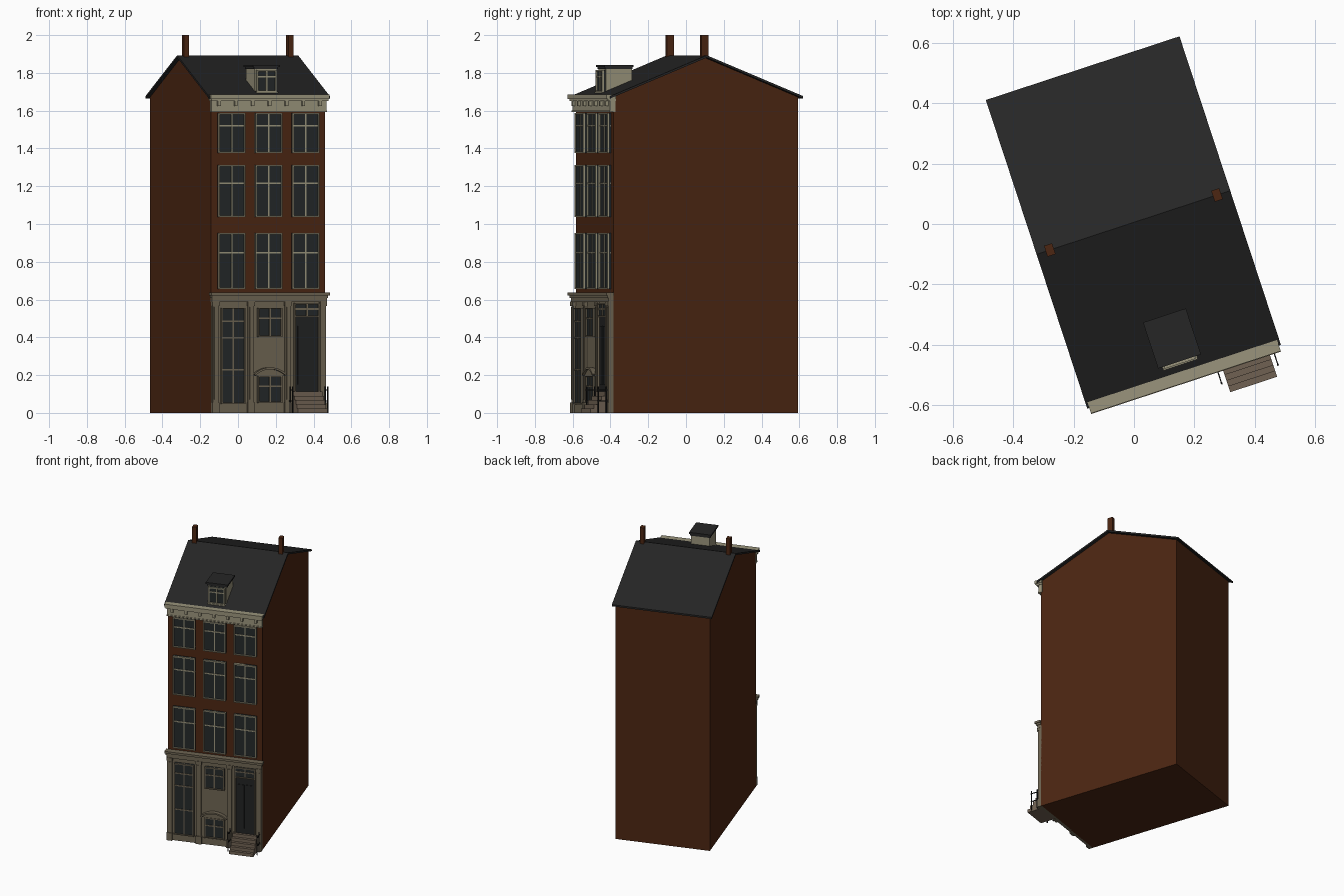
import bpy, bmesh, math
from mathutils import Matrix

cube = bpy.data.objects.get("Cube")
if cube:
    bpy.data.objects.remove(cube, do_unlink=True)

# The house is laid out square to its own axes, then turned on the plot
PLACE = Matrix.Translation((-0.002, 0.005, 0)) @ Matrix.Rotation(math.radians(18.2), 4, 'Z')
WALL = -0.515      # plane of the front wall
HALF = 0.318       # half the house width
BAY = 0.206        # spacing of the three window bays


def material(name, r, g, b):
    m = bpy.data.materials.new(name)
    m.use_nodes = True
    m.diffuse_color = (r, g, b, 1)
    m.node_tree.nodes["Principled BSDF"].inputs["Base Color"].default_value = (r, g, b, 1)
    return m


BRICK = material("brick", 0.072, 0.019, 0.006)
SLATE = material("dark slate", 0.019, 0.019, 0.019)
CREAM = material("cream paint", 0.32, 0.295, 0.2)
STONE = material("grey stone", 0.155, 0.128, 0.085)
STEP = material("step stone", 0.16, 0.12, 0.085)
GLASS = material("dark glass", 0.017, 0.021, 0.022)
DOOR = material("door paint", 0.015, 0.016, 0.016)
IRON = material("black iron", 0.008, 0.008, 0.008)


def finish(name, bm, mat):
    bmesh.ops.recalc_face_normals(bm, faces=bm.faces)
    mesh = bpy.data.meshes.new(name)
    bm.to_mesh(mesh)
    bm.free()
    mesh.materials.append(mat)
    ob = bpy.data.objects.new(name, mesh)
    ob.matrix_world = PLACE
    bpy.context.collection.objects.link(ob)
    return ob


def boxes(name, mat, items):
    """One object from boxes given as (x0, x1, y0, y1, z0, z1)."""
    bm = bmesh.new()
    for x0, x1, y0, y1, z0, z1 in items:
        m = Matrix.Translation(((x0 + x1) / 2, (y0 + y1) / 2, (z0 + z1) / 2))
        m = m @ Matrix.Diagonal((x1 - x0, y1 - y0, z1 - z0, 1))
        bmesh.ops.create_cube(bm, size=1, matrix=m)
    return finish(name, bm, mat)


def prism(name, mat, points, move):
    """Extrude a closed 3D outline along a vector."""
    bm = bmesh.new()
    face = bm.faces.new([bm.verts.new(p) for p in points])
    new = bmesh.ops.extrude_face_region(bm, geom=[face])["geom"]
    bmesh.ops.translate(bm, vec=move, verts=[v for v in new if isinstance(v, bmesh.types.BMVert)])
    return finish(name, bm, mat)


def window(name, x, w, z0, z1, rails, back, mat=CREAM, frame=0.007):
    """Glazed box with outer frame, one mullion and horizontal rails."""
    a, b = x - w / 2, x + w / 2
    boxes(name + "_glass", GLASS, [(a, b, back - 0.012, back, z0, z1)])
    y = back - 0.020
    parts = [(a, a + frame, y, back, z0, z1), (b - frame, b, y, back, z0, z1),
             (a, b, y, back, z0, z0 + frame), (a, b, y, back, z1 - frame, z1)]
    boxes(name + "_frame", mat, parts)
    y = back - 0.016
    bars = [(x - 0.004, x + 0.004, y, back, z0, z1)]
    bars += [(a, b, y, back, r - 0.004, r + 0.004) for r in rails]
    boxes(name + "_bars", mat, bars)


# Brick body with gables
body = [(-HALF, y, z) for y, z in
        [(WALL, 0), (-WALL, 0), (-WALL, 1.672), (0, 1.879), (WALL, 1.672)]]
prism("brick_body", BRICK, body, (2 * HALF, 0, 0))

# Thin pitched roof and chimneys on the ridge
roof = [(-0.337, y, z) for y, z in
        [(-0.537, 1.677), (0, 1.893), (0.537, 1.677), (0.537, 1.665), (0, 1.881), (-0.537, 1.665)]]
prism("roof", SLATE, roof, (0.674, 0, 0))
boxes("chimneys", BRICK, [(s * 0.291 - 0.014, s * 0.291 + 0.014, -0.019, 0.019, 1.85, 2.0)
                          for s in (-1, 1)])

# Top cornice with brackets
boxes("cornice_frieze", CREAM, [(-HALF - 0.003, HALF + 0.003, -0.533, -0.505, 1.593, 1.67)])
boxes("cornice_gutter", CREAM, [(-0.33, 0.33, -0.556, -0.503, 1.662, 1.685),
                                (-0.325, 0.325, -0.548, -0.503, 1.65, 1.662),
                                (-0.322, 0.322, -0.537, -0.51, 1.593, 1.602)])
boxes("cornice_brackets", CREAM, [(i * 0.094 - 0.008, i * 0.094 + 0.008, -0.549, -0.53, 1.626, 1.652)
                                  for i in range(-3, 4)])

# Upper floor windows
floors = [("first", 0.656, 0.952, 0.847), ("second", 1.037, 1.312, 1.217), ("third", 1.376, 1.587, 1.52)]
for floor, z0, z1, rail in floors:
    for side, i in (("left", 1), ("middle", 0), ("right", -1)):
        window(f"{floor}_floor_window_{side}", i * BAY, 0.15, z0, z1, [rail], WALL)

# Dormer
boxes("dormer_body", CREAM, [(-0.06, 0.063, -0.472, -0.328, 1.69, 1.824)])
boxes("dormer_roof", SLATE, [(-0.073, 0.076, -0.484, -0.324, 1.832, 1.843),
                             (-0.066, 0.069, -0.478, -0.326, 1.82, 1.832)])
window("dormer_window", 0.0015, 0.11, 1.7, 1.815, [1.78], -0.472)
boxes("dormer_sill", CREAM, [(-0.058, 0.061, -0.496, -0.47, 1.694, 1.702)])

# Stone ground floor front: panel, pilasters, entablature
PANEL = WALL - 0.012
boxes("shopfront_panel", STONE, [(-HALF, HALF, PANEL, WALL + 0.005, 0, 0.6)])
pilasters = []
for x in (-0.3, -0.103, 0.103, 0.3):
    pilasters += [(x - 0.016, x + 0.016, -0.540, PANEL, 0, 0.59),
                  (x - 0.008, x + 0.008, -0.544, PANEL, 0.07, 0.56),
                  (x - 0.019, x + 0.019, -0.546, PANEL, 0, 0.055),
                  (x - 0.019, x + 0.019, -0.546, PANEL, 0.567, 0.59)]
boxes("pilasters", STONE, pilasters)
boxes("entablature", STONE, [(-0.32, 0.32, -0.542, WALL, 0.586, 0.612),
                             (-0.324, 0.324, -0.549, WALL, 0.608, 0.622),
                             (-0.33, 0.33, -0.558, WALL, 0.622, 0.637)])
boxes("plinth", STONE, [(-0.284, 0.119, PANEL - 0.006, PANEL, 0, 0.045)])

# Ground floor windows
window("tall_window", -0.202, 0.134, 0.048, 0.556, [0.485, 0.397, 0.228], PANEL, STONE)
window("middle_window", 0.003, 0.134, 0.402, 0.556, [0.5], PANEL, STONE)
window("basement_window", 0.003, 0.134, 0.053, 0.196, [0.14], PANEL, STONE)

# Arched hood over the basement window
half, rise, spring = 0.09, 0.035, 0.206
radius = (half ** 2 + rise ** 2) / (2 * rise)
sweep = math.asin(half / radius)


def arc(r):
    return [(0.001 + r * math.sin(sweep * k / 6), -0.557, spring + rise - radius + r * math.cos(sweep * k / 6))
            for k in range(-6, 7)]


prism("basement_hood", STONE, arc(radius) + arc(radius - 0.01)[::-1], (0, 0.035, 0))
fill = [(0.001 + half, -0.543, 0.196), (0.001 - half, -0.543, 0.196)]
prism("basement_hood_fill", STONE, arc(radius - 0.004)[::1] and
      [(x, -0.543, z) for x, y, z in arc(radius - 0.004)] + fill, (0, 0.02, 0))

# Front door with fanlight
DX = 0.209
window("fanlight", DX, 0.14, 0.508, 0.582, [0.55], PANEL, STONE)
boxes("front_door", DOOR, [(DX - 0.063, DX + 0.063, PANEL - 0.008, PANEL, 0.11, 0.508),
                           (DX - 0.05, DX - 0.006, PANEL - 0.012, PANEL, 0.15, 0.46),
                           (DX + 0.006, DX + 0.05, PANEL - 0.012, PANEL, 0.15, 0.46)])
boxes("door_frame", STONE, [(DX + s * 0.0665 - 0.0035, DX + s * 0.0665 + 0.0035, PANEL - 0.02, PANEL, 0.0, 0.51)
                            for s in (-1, 1)])

# Front steps and iron railings
boxes("front_steps", STEP, [(0.129, 0.292, -0.553 - 0.02 * i, PANEL, 0, 0.112 - 0.0224 * i)
                            for i in range(5)])
rails = []
for x in (0.111, 0.307):
    rails += [(x - 0.003, x + 0.003, y - 0.003, y + 0.003, 0, 0.14) for y in (-0.595, -0.55)]
    rails += [(x - 0.002, x + 0.002, -0.6, -0.53, z, z + 0.005) for z in (0.06, 0.118)]
boxes("railings", IRON, rails)
